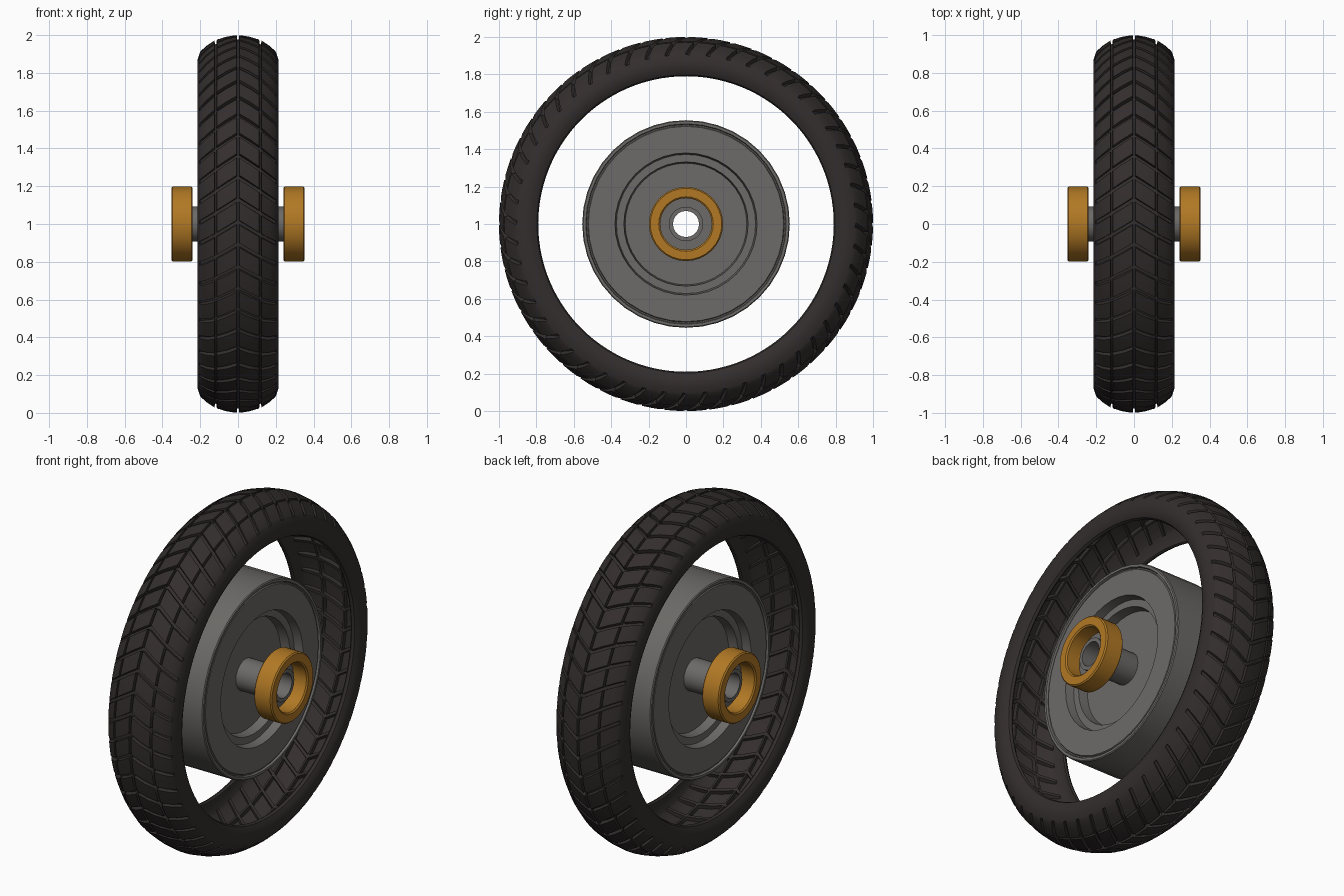
import bpy, bmesh, math

if "Cube" in bpy.data.objects:
    bpy.data.objects.remove(bpy.data.objects["Cube"])

AXIS_Z = 1.0


def material(name, rgb):
    m = bpy.data.materials.new(name)
    m.diffuse_color = (*rgb, 1)
    m.use_nodes = True
    m.node_tree.nodes["Principled BSDF"].inputs["Base Color"].default_value = m.diffuse_color
    return m


RUBBER = material("dark rubber", (0.034, 0.027, 0.027))
METAL = material("grey metal", (0.15, 0.145, 0.138))
BRASS = material("amber metal", (0.44, 0.19, 0.018))


def finish(bm, name, mat, angle=30):
    bmesh.ops.recalc_face_normals(bm, faces=bm.faces)
    me = bpy.data.meshes.new(name)
    bm.to_mesh(me)
    bm.free()
    me.materials.append(mat)
    me.shade_smooth()
    me.set_sharp_from_angle(angle=math.radians(angle))
    ob = bpy.data.objects.new(name, me)
    bpy.context.collection.objects.link(ob)
    return ob


def point(x, r, a):
    return (x, -r * math.sin(a), AXIS_Z + r * math.cos(a))


def skin(bm, rings, close_profile):
    """Join rings of vertices into a closed wheel of quads."""
    n = len(rings)
    for i in range(n):
        a, b = rings[i], rings[(i + 1) % n]
        for j in range(len(a) if close_profile else len(a) - 1):
            k = (j + 1) % len(a)
            bm.faces.new((a[j], a[k], b[k], b[j]))


def lathe(name, profile, sides, mat):
    """Spin a closed (x, radius) profile about the wheel axle."""
    bm = bmesh.new()
    rings = []
    for i in range(sides):
        a = 2 * math.pi * i / sides
        rings.append([bm.verts.new(point(x, r, a)) for x, r in profile])
    skin(bm, rings, True)
    return finish(bm, name, mat)


def mirrored(half):
    """Right half profile -> whole symmetric loop."""
    return half + [(-x, r) for x, r in reversed(half)]


# Tyre: open shell, herringbone grooves pressed into it
# columns: x, radius, groove depth along a rib, depth inside a slanted cut
DEPTH = 0.022
half = [
    (0.005, 1.000 - DEPTH, True, True),
    (0.007, 1.000, False, True),
    (0.060, 0.992, False, True),
    (0.112, 0.976, False, True),
    (0.114, 0.976 - DEPTH, True, True),
    (0.122, 0.972 - DEPTH, True, True),
    (0.124, 0.972, False, True),
    (0.165, 0.945, False, True),
    (0.198, 0.915, False, True),
    (0.203, 0.905, False, False),
    (0.213, 0.875, False, False),
    (0.215, 0.850, False, False),
    (0.210, 0.820, False, False),
    (0.197, 0.797, False, False),
    (0.182, 0.790, False, False),
    (0.172, 0.797, False, False),
]
columns = [(-x, r, g, c) for x, r, g, c in reversed(half)] + half
CUTS = 52
PITCH = 2 * math.pi / CUTS
bm = bmesh.new()
rings = []
for i in range(CUTS):
    for frac, low in ((0.0, False), (0.42, False), (0.80, False), (0.82, True), (0.98, True)):
        ring = []
        for x, r, rib_groove, cuttable in columns:
            shear = 0.62 * min(abs(x), 0.2)
            rr = r
            if low and cuttable and not rib_groove:
                rr -= DEPTH * (0.6 if abs(x) > 0.19 else 1)
            ring.append(bm.verts.new(point(x, rr, PITCH * (i + frac) + shear)))
        rings.append(ring)
skin(bm, rings, False)
finish(bm, "tyre", RUBBER)

# Drum: wide hub with raised rim and stepped recess on both sides
drum = [
    (0.050, 0.080), (0.050, 0.325), (0.105, 0.332), (0.105, 0.372),
    (0.155, 0.380), (0.155, 0.522), (0.148, 0.526), (0.148, 0.532),
    (0.160, 0.536), (0.160, 0.550), (0.155, 0.555),
]
lathe("hub_drum", mirrored(drum), 40, METAL)

# Axle tube with a flange inside each collar
axle = [
    (0.300, 0.070), (0.300, 0.092), (0.262, 0.092), (0.262, 0.145),
    (0.246, 0.145), (0.246, 0.092),
]
lathe("axle_tube", mirrored(axle), 20, METAL)

# Collars on both axle ends
for side, label in ((1, "right"), (-1, "left")):
    collar = [
        (0.240, 0.138), (0.240, 0.192), (0.246, 0.198), (0.346, 0.198),
        (0.353, 0.191), (0.353, 0.146), (0.346, 0.138),
    ]
    lathe(label + "_collar", [(side * x, r) for x, r in collar], 32, BRASS)
